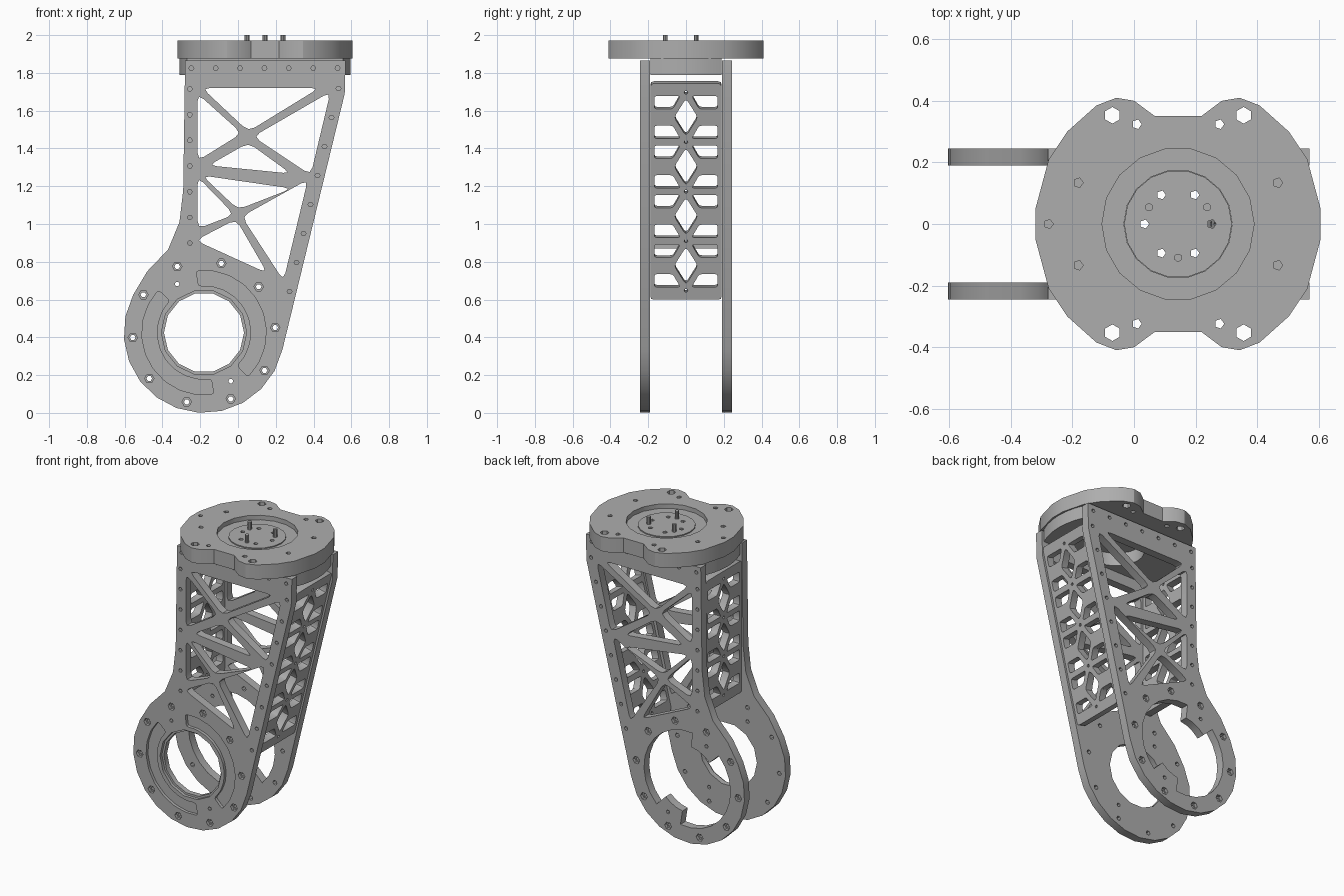
import bpy, bmesh
from math import cos, sin, radians, pi
from mathutils import Matrix, Vector

cube = bpy.data.objects.get("Cube")
if cube:
    bpy.data.objects.remove(cube)

metal = bpy.data.materials.new("light grey metal")
metal.use_nodes = True
GREY = (0.42, 0.42, 0.42, 1)
metal.diffuse_color = GREY
metal.node_tree.nodes["Principled BSDF"].inputs["Base Color"].default_value = GREY


def arc(cx, cy, r, a0, a1, n):
    return [(cx + r * cos(radians(a0 + (a1 - a0) * i / n)),
             cy + r * sin(radians(a0 + (a1 - a0) * i / n))) for i in range(n + 1)]


def circle(cx, cy, r, n=6, a=0):
    return arc(cx, cy, r, a, a + 360, n)[:-1]


def eased(pts, c):
    """Round every corner of a polygon, cutting c along each edge."""
    out = []
    for i, p in enumerate(pts):
        p, a, b = Vector(p), Vector(pts[i - 1]), Vector(pts[(i + 1) % len(pts)])
        s = p + (a - p).normalized() * c
        e = p + (b - p).normalized() * c
        out += [s, s * 0.25 + p * 0.5 + e * 0.25, e]
    return [tuple(q) for q in out]


def baked(obj):
    dg = bpy.context.evaluated_depsgraph_get()
    return bpy.data.meshes.new_from_object(obj.evaluated_get(dg))


def slab(name, loops, thick, matrix):
    """Extruded flat profile; the first loop is the outline, the rest are holes."""
    cu = bpy.data.curves.new(name, "CURVE")
    cu.dimensions, cu.fill_mode, cu.extrude = "2D", "BOTH", thick / 2
    for pts in loops:
        sp = cu.splines.new("POLY")
        sp.points.add(len(pts) - 1)
        for v, p in zip(sp.points, pts):
            v.co = (p[0], p[1], 0, 1)
        sp.use_cyclic_u = True
    tmp = bpy.data.objects.new(name + "_profile", cu)
    bpy.context.collection.objects.link(tmp)
    me = baked(tmp)
    bpy.data.objects.remove(tmp)
    bm = bmesh.new()
    bm.from_mesh(me)
    bmesh.ops.remove_doubles(bm, verts=bm.verts, dist=0.0002)
    bmesh.ops.recalc_face_normals(bm, faces=bm.faces)
    bm.to_mesh(me)
    bm.free()
    me.name = name
    me.materials.clear()
    me.materials.append(metal)
    ob = bpy.data.objects.new(name, me)
    ob.matrix_world = matrix
    bpy.context.collection.objects.link(ob)
    finish(me)
    return ob


def finish(me):
    me.shade_smooth()
    me.set_sharp_from_angle(angle=radians(28))


def carve(ob, loops, thick, matrix):
    """Sink pockets into a slab, then discard the cutter."""
    cut = slab("pocket_cutter", loops, thick, matrix)
    cut.hide_render = True
    mod = ob.modifiers.new("pockets", "BOOLEAN")
    mod.object, mod.solver = cut, "EXACT"
    bpy.context.view_layer.update()
    me = baked(ob)
    ob.modifiers.clear()
    ob.data = me
    finish(me)
    bpy.data.objects.remove(cut)


def upright(y):
    return Matrix.Translation((0, y, 0)) @ Matrix.Rotation(pi / 2, 4, "X")


def level(z):
    return Matrix.Translation((0, 0, z))


# Shared outline and lightening holes of the two big plates
RX, RZ = -0.18, 0.425
outline = arc(RX, RZ, 0.425, 152, 348, 12) + [
    (0.565, 1.69), (0.57, 1.865), (-0.28, 1.865), (-0.29, 1.18), (-0.31, 1.01),
    (-0.37, 0.865), (-0.48, 0.75)]
triangles = [
    [(-0.19, 1.72), (0.43, 1.72), (0.055, 1.49)],
    [(-0.214, 1.69), (0.02, 1.48), (-0.214, 1.335)],
    [(0.49, 1.70), (0.385, 1.26), (0.08, 1.463)],
    [(0.055, 1.43), (0.28, 1.267), (-0.155, 1.31)],
    [(-0.19, 1.257), (0.285, 1.188), (0, 1.077)],
    [(-0.214, 1.25), (-0.02, 1.05), (-0.214, 0.975)],
    [(0.37, 1.235), (0.241, 0.70), (0.02, 1.04)],
    [(-0.01, 1.025), (0.155, 0.74), (-0.225, 0.913)]]
truss = [eased(t, 0.04) for t in triangles]

# Screw holes: top row, straight edge, sloping edge, ring
screws = [(-0.247 + 0.129 * i, 1.825) for i in range(7)]
screws += [(-0.255, 1.715 - 0.136 * i) for i in range(7)]
screws += [(0.532 - 0.037 * i, 1.717 - 0.1535 * i) for i in range(8)]
screw_holes = [circle(x, z, 0.013) for x, z in screws]
screw_holes += [circle(RX + s * 0.142, RZ + s * -0.257, 0.013) for s in (1, -1)]
ring = circle(RX, RZ, 0.378, 10, 4)
ring_holes = [circle(x, z, 0.015) for x, z in ring]
ring_bores = [circle(x, z, 0.025) for x, z in ring]
common = truss + screw_holes + ring_holes

# Front plate: round opening, curved pockets and counterbores on its outer face
front = slab("front_plate", [outline, circle(RX, RZ, 0.212, 14)] + common, 0.055, upright(-0.217))
slots = [eased(arc(RX, RZ, 0.33, a, b, 9) + arc(RX, RZ, 0.25, b, a, 9), 0.015)
         for a, b in ((97, -45), (137, 279))]
carve(front, slots + ring_bores + [circle(RX, RZ, 0.226, 14)], 0.04, upright(-0.2445))

# Back plate: wide opening with two inward tabs
opening = (arc(RX, RZ, 0.32, -45, 97, 10) + arc(RX, RZ, 0.225, 97, 137, 3)
           + arc(RX, RZ, 0.32, 137, 279, 10) + arc(RX, RZ, 0.225, 279, 315, 3))
back = slab("back_plate", [outline, opening] + common, 0.055, upright(0.217))
carve(back, ring_bores, 0.04, upright(0.2445))


# Side panels with diamond and wing cutouts
def panel(name, top, bottom, cells):
    top, bottom = Vector(top), Vector(bottom)
    up = (top - bottom).normalized()
    across = Vector((0, 1, 0))
    m = Matrix((across, up, across.cross(up))).transposed().to_4x4()
    m.translation = (top + bottom) / 2
    half = (top - bottom).length / 2
    pitch = (half - 0.05) * 2 / cells
    k = pitch / 0.25
    w = 0.189
    loops = [eased([(-w, -half), (w, -half), (w, half), (-w, half)], 0.02)]
    for i in range(cells + 1):
        v = (i - cells / 2) * pitch
        loops.append(circle(0, v, 0.01))
        if i == cells:
            break
        v += pitch / 2
        loops.append(eased([(0, v + 0.095 * k), (0.063, v), (0, v - 0.095 * k), (-0.063, v)], 0.02))
        for sx in (1, -1):
            for sy in (k, -k):
                wing = [(0.168, 0.042), (0.168, 0.108), (0.03, 0.108), (0.07, 0.042)]
                loops.append(eased([(sx * a, v + sy * b) for a, b in wing], 0.014))
    slab(name, loops, 0.05, m)


panel("left_side_panel", (0.54, 0, 1.75), (0.263, 0, 0.605), 4)
panel("right_side_panel", (-0.255, 0, 1.75), (-0.255, 0, 0.87), 3)

# Cross block between the plates, under the flange
CX = 0.143
block = arc(CX, 0, 0.453, -24.5, 24.5, 6) + arc(CX, 0, 0.453, 155.5, 204.5, 6)
slab("top_cross_block", [block, circle(CX, 0, 0.172, 24)], 0.085, level(1.8325))

# Lobed flange with recess
quarter = [(0.463, 0.05), (0.42, 0.21), (0.36, 0.30), (0.265, 0.385),
           (0.2, 0.41), (0.142, 0.40), (0.075, 0.35)]
half = quarter + [(-x, y) for x, y in reversed(quarter)]
flange_edge = [(CX + x, y) for x, y in half + [(-x, -y) for x, y in half]]
holes = [circle(CX - 0.42, 0, 0.015, 5)]
for sx in (1, -1):
    for sy in (1, -1):
        holes += [circle(CX + sx * 0.213, sy * 0.353, 0.027, 6, 30),
                  circle(CX + sx * 0.134, sy * 0.324, 0.016, 5),
                  circle(CX + sx * 0.324, sy * 0.134, 0.016, 5)]
flange = slab("top_flange", [flange_edge, circle(CX, 0, 0.176, 18)] + holes, 0.097, level(1.9235))
carve(flange, [circle(CX, 0, 0.247, 18)], 0.06, level(1.972))

# Hub disc with drive pins
bolts = [circle(x, y, 0.015, 5) for x, y in circle(CX, 0, 0.109, 6)]
slab("hub_disc", [circle(CX, 0, 0.175, 18)] + bolts, 0.07, level(1.913))
for i, (x, y) in enumerate(circle(CX, 0, 0.109, 3, 30)):
    slab("drive_pin_%d" % (i + 1), [circle(x, y, 0.013, 10)], 0.08, level(1.96))
